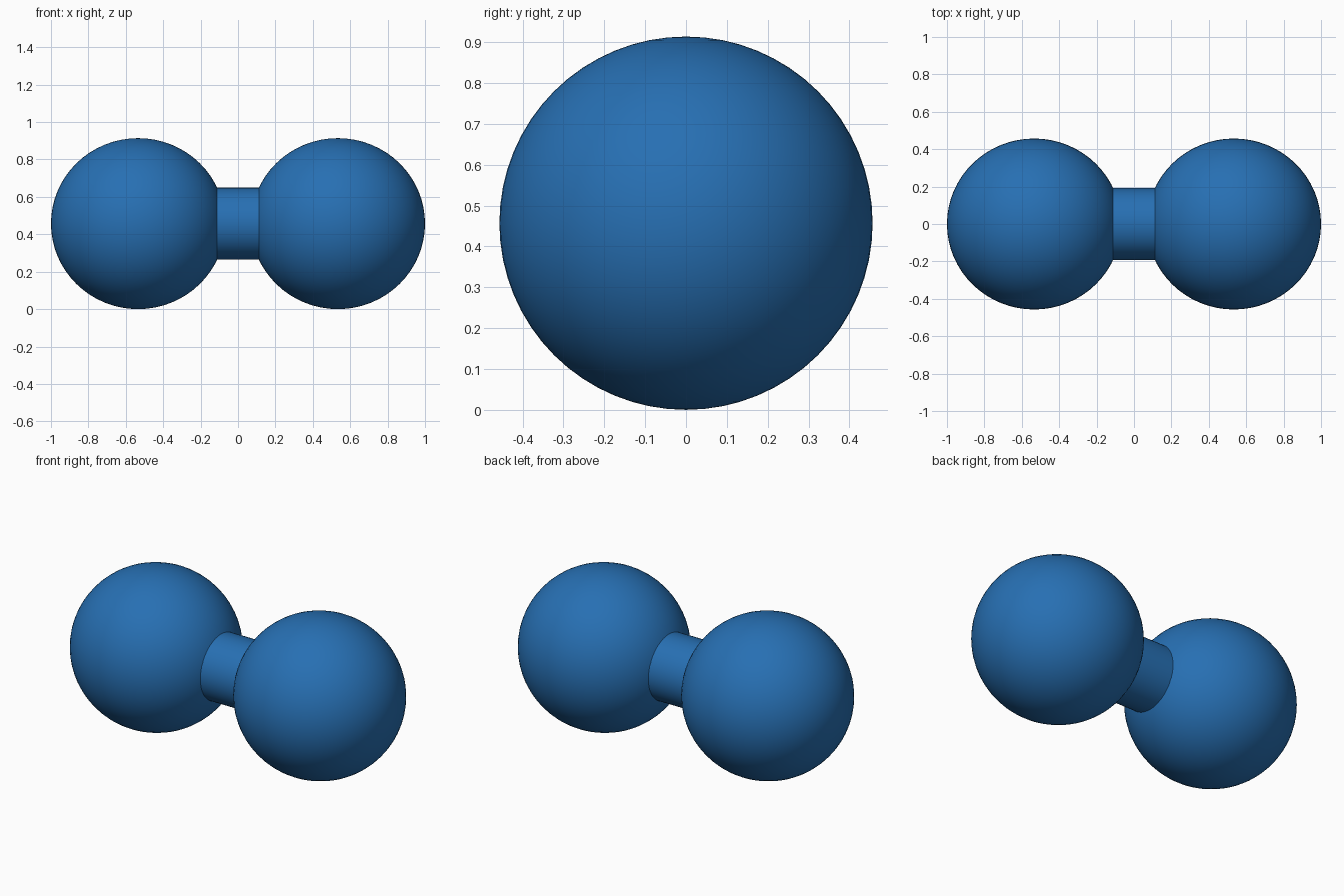
import bpy, math

if "Cube" in bpy.data.objects:
    bpy.data.objects.remove(bpy.data.objects["Cube"])

CENTRE_Z = 0.457

blue = bpy.data.materials.new("blue")
blue.diffuse_color = (0.02, 0.16, 0.45, 1)
blue.use_nodes = True
blue.node_tree.nodes["Principled BSDF"].inputs["Base Color"].default_value = blue.diffuse_color


def finish(name):
    ob = bpy.context.object
    ob.name = name
    ob.data.materials.append(blue)
    bpy.ops.object.transform_apply(location=False, rotation=True, scale=True)
    bpy.ops.object.shade_smooth_by_angle(angle=math.radians(40))


# Round weights, slightly stretched along the bar
for side, name in ((-1, "left_weight"), (1, "right_weight")):
    bpy.ops.mesh.primitive_uv_sphere_add(segments=64, ring_count=32, radius=1,
                                         location=(side * 0.534, 0, CENTRE_Z))
    bpy.context.object.scale = (0.466, 0.457, 0.457)
    finish(name)

# Short grip between the weights, ends buried just inside them
bpy.ops.mesh.primitive_cylinder_add(vertices=48, radius=0.192, depth=0.3,
                                    location=(0, 0, CENTRE_Z),
                                    rotation=(0, math.pi / 2, 0))
finish("grip")
